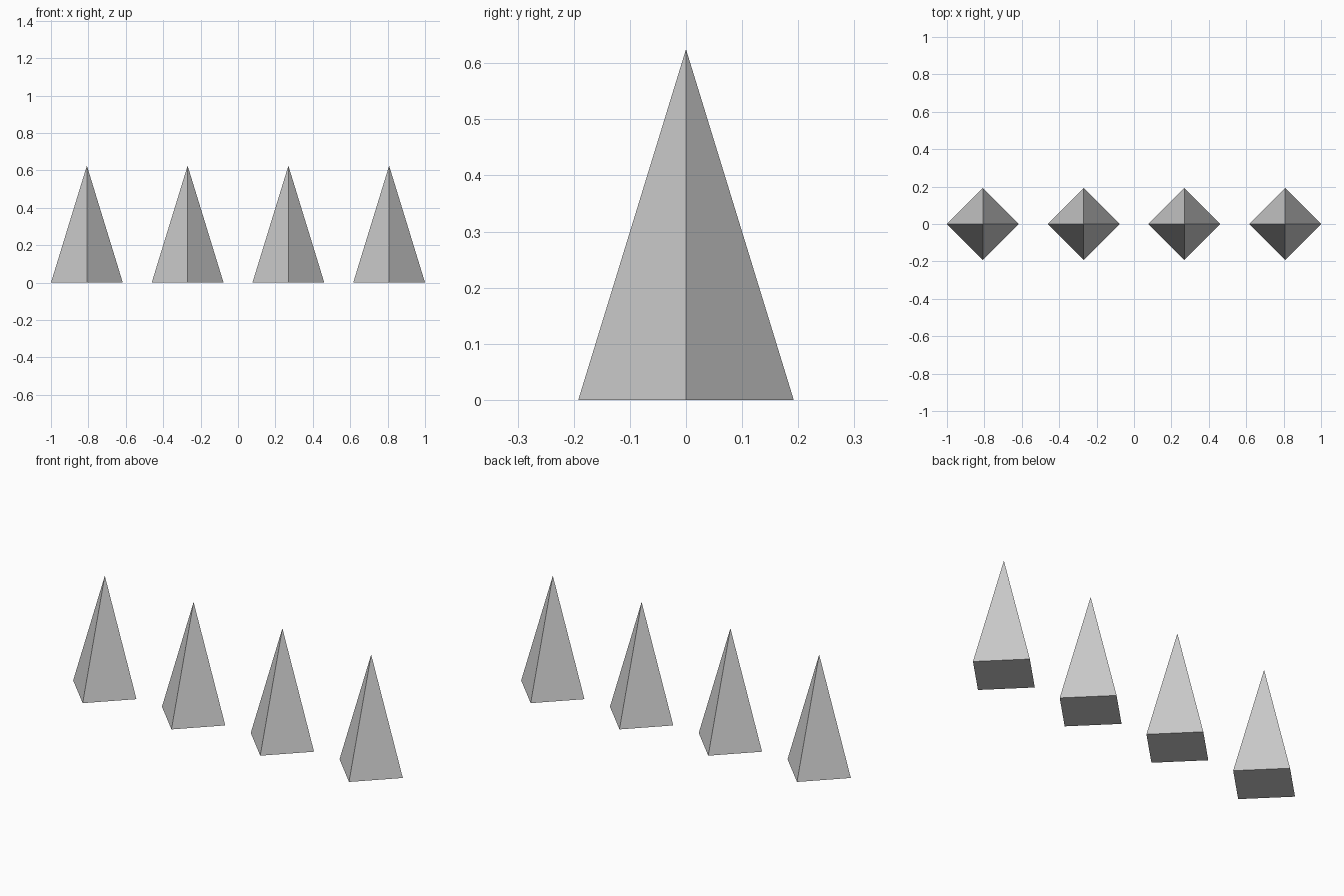
import bpy

if "Cube" in bpy.data.objects:
    bpy.data.objects.remove(bpy.data.objects["Cube"])

RADIUS = 0.192    # centre to corner of the square base
HEIGHT = 0.625
COUNT = 4
SPACING = (2 - 2 * RADIUS) / (COUNT - 1)

# Row of four-sided spikes, corners pointing along x and y
for i in range(COUNT):
    x = (i - (COUNT - 1) / 2) * SPACING
    bpy.ops.mesh.primitive_cone_add(
        vertices=4, radius1=RADIUS, radius2=0, depth=HEIGHT,
        end_fill_type='NGON', location=(x, 0, HEIGHT / 2))
    bpy.context.object.name = f"spike_{i + 1}"
